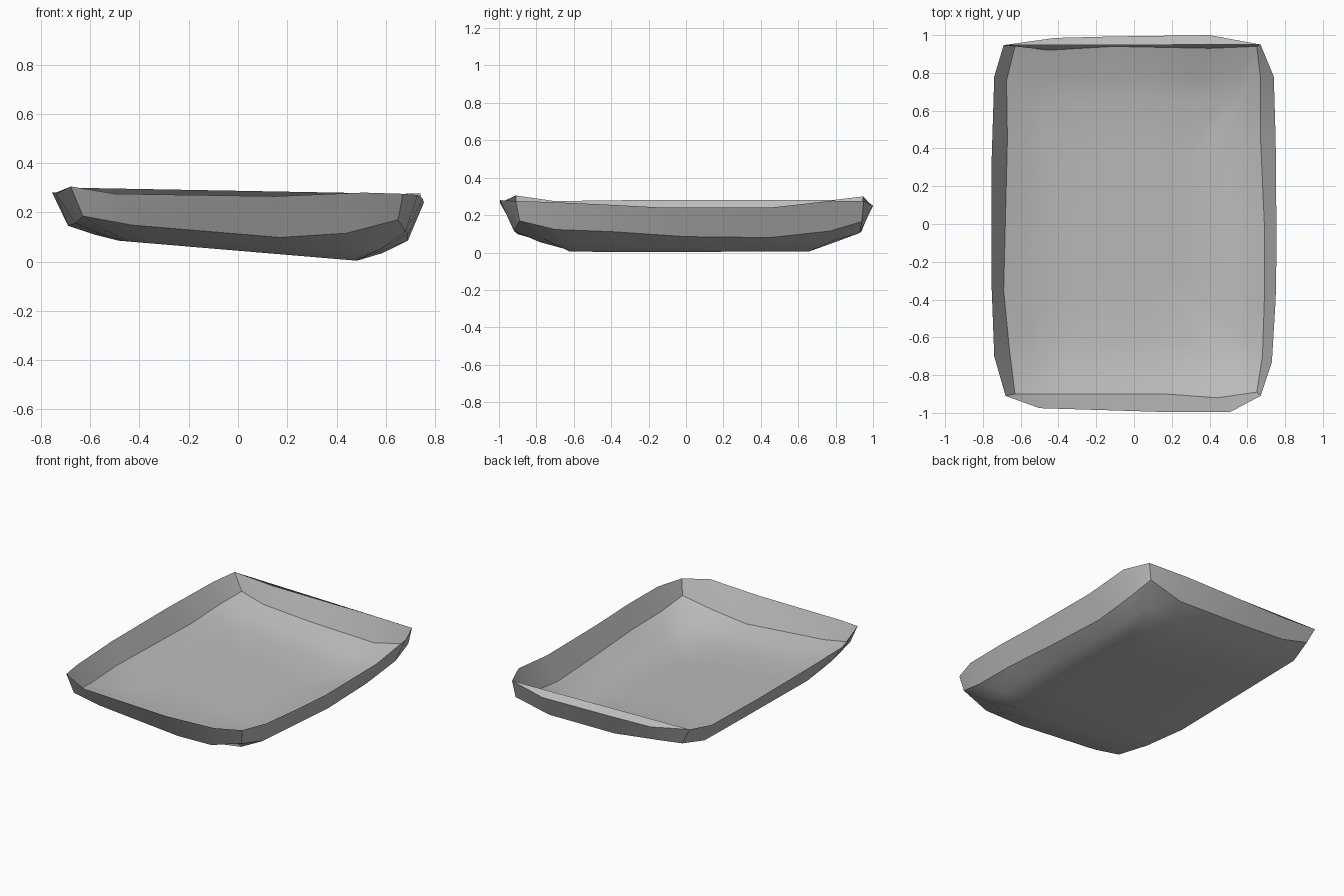
import bpy
import bmesh
import math

default_cube = bpy.data.objects.get("Cube")
if default_cube:
    bpy.data.objects.remove(default_cube, do_unlink=True)

# One flat grey for the whole sheet
GREY = (0.5, 0.5, 0.5, 1.0)
grey = bpy.data.materials.new("plain grey")
grey.use_nodes = True
grey.diffuse_color = GREY
grey.node_tree.nodes["Principled BSDF"].inputs["Base Color"].default_value = GREY

# Outline stations, counter-clockwise: (crease point, rim point)
front_side = [
    ((-.63, -.9, .185), (-.68, -.91, .305)),
    ((-.43, -.9, .148), (-.5, -.975, .275)),
    ((.17, -.9, .098), (.15, -.995, .265)),
    ((.44, -.92, .115), (.51, -.995, .28)),
]
left_side = [
    ((.65, -.89, .17), (.67, -.91, .275)),
    ((.68, -.7, .123), (.73, -.73, .27)),
    ((.69, -.4, .112), (.75, -.4, .255)),
    ((.69, 0, .085), (.755, -.12, .24)),
    ((.67, .45, .08), (.75, .45, .24)),
    ((.67, .77, .115), (.74, .78, .277)),
]
back_side = [
    ((.65, .94, .165), (.67, .95, .275)),
    ((.4, .93, .105), (.4, 1, .25)),
    ((-.11, .94, .115), (-.1, .993, .255)),
    ((-.45, .92, .15), (-.42, .985, .26)),
]
right_side = [
    ((-.63, .94, .185), (-.69, .947, .3)),
    ((-.675, .76, .15), (-.74, .78, .28)),
    ((-.67, .45, .14), (-.755, .3, .28)),
    ((-.69, -.35, .145), (-.755, -.3, .28)),
    ((-.66, -.66, .155), (-.74, -.7, .275)),
]
stations = front_side + left_side + back_side + right_side


def floor_height(x):
    """Height of the tilted middle of the floor."""
    return .044 - .084 * x


def inner_ring(bm, scale, rise):
    """Shrunken copy of the crease, sunk towards the tilted floor."""
    ring = []
    for (x, y, z), _ in stations:
        x, y = x * scale, y * scale
        base = floor_height(x)
        ring.append(bm.verts.new((x, y, base + rise * (z - floor_height(x / scale)))))
    return ring


def bridge(bm, inner, outer):
    """Quads between two closed rings, facing up and inward."""
    count = len(inner)
    for i in range(count):
        j = (i + 1) % count
        bm.faces.new((inner[i], outer[i], outer[j], inner[j]))


bm = bmesh.new()
rim = [bm.verts.new(r) for _, r in stations]
crease = [bm.verts.new(c) for c, _ in stations]

# Flared wall, then the dished floor
bridge(bm, crease, rim)
outer = crease
for scale, rise in ((.85, .4), (.7, 0), (.35, 0)):
    ring = inner_ring(bm, scale, rise)
    bridge(bm, ring, outer)
    outer = ring
centre = bm.verts.new((0, 0, floor_height(0)))
for i, vert in enumerate(outer):
    bm.faces.new((centre, vert, outer[(i + 1) % len(outer)]))

# Back lip folded inward to a straight ridge between the corners
first = len(front_side) + len(left_side)
last = first + len(back_side)
lip = rim[first:last + 1]
start, end = lip[0].co.copy(), lip[-1].co.copy()
ridge = [lip[0]]
for vert in lip[1:-1]:
    t = (vert.co.x - start.x) / (end.x - start.x)
    ridge.append(bm.verts.new(start.lerp(end, t)))
ridge.append(lip[-1])
for i in range(len(lip) - 1):
    corners = [ridge[i], lip[i], lip[i + 1], ridge[i + 1]]
    bm.faces.new(list(dict.fromkeys(corners)))

mesh = bpy.data.meshes.new("shallow_tray")
bm.to_mesh(mesh)
bm.free()
mesh.materials.append(grey)

tray = bpy.data.objects.new("shallow_tray", mesh)
bpy.context.collection.objects.link(tray)
bpy.context.view_layer.objects.active = tray
tray.select_set(True)
bpy.ops.object.shade_smooth_by_angle(angle=math.radians(30))
